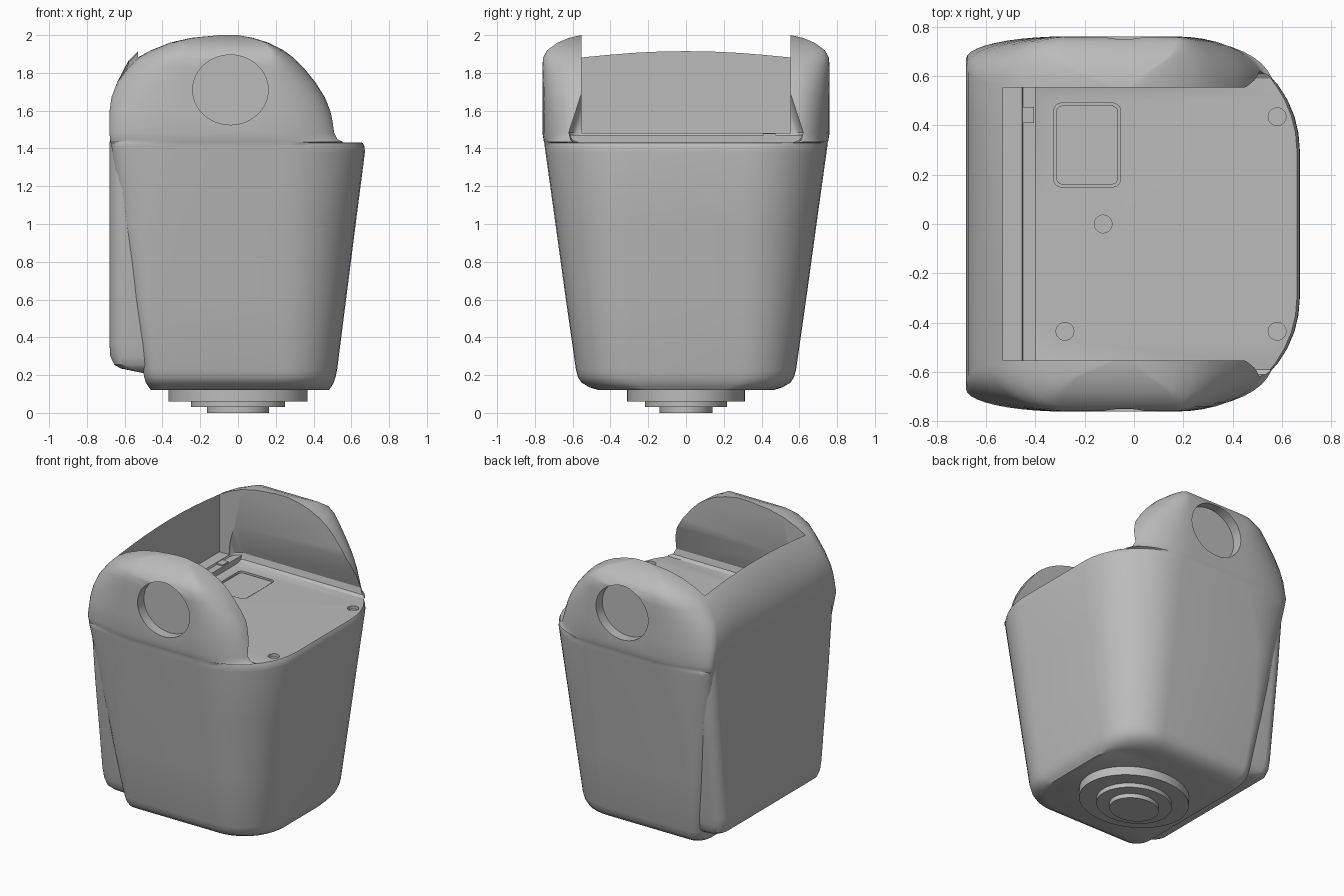
import bpy, bmesh, math
from mathutils import Matrix

cube = bpy.data.objects.get("Cube")
if cube:
    bpy.data.objects.remove(cube, do_unlink=True)

grey = bpy.data.materials.new("plain_grey")
grey.use_nodes = True
colour = (0.5, 0.5, 0.5, 1)
grey.diffuse_color = colour
grey.node_tree.nodes["Principled BSDF"].inputs["Base Color"].default_value = colour


def finish(name, bm):
    bmesh.ops.recalc_face_normals(bm, faces=bm.faces)
    mesh = bpy.data.meshes.new(name)
    bm.to_mesh(mesh)
    bm.free()
    mesh.materials.append(grey)
    obj = bpy.data.objects.new(name, mesh)
    bpy.context.collection.objects.link(obj)
    return obj


def ring(x0, x1, w, back, front, steps=10, power=2.0):
    """Rounded outline, with separate elliptical back and front corners."""
    half = []
    for cx, r, sign in ((x1 - front[0], front, 1), (x0 + back[0], back, -1)):
        for i in range(steps + 1):
            a = i / steps * math.pi / 2
            if sign < 0:
                a = math.pi / 2 - a
            half.append((cx + sign * r[0] * math.cos(a) ** (2 / power),
                         w - r[1] + r[1] * math.sin(a) ** (2 / power)))
    edge = w - back[1]
    middle = [(x0, edge * (1 - i / 4)) for i in range(1, 8)]
    return half + middle + [(x, -y) for x, y in reversed(half)]


def loft(name, sections, crown=0):
    bm = bmesh.new()
    rows = [[bm.verts.new((x, y, z)) for x, y in ring(*s)] for z, *s in sections]
    n = len(rows[0])
    for a, b in zip(rows, rows[1:]):
        for i in range(n):
            j = (i + 1) % n
            bm.faces.new((a[i], a[j], b[j], b[i]))
    bm.faces.new(rows[0])
    bm.faces.new(rows[-1])
    if crown:
        for v in bm.verts:
            if v.co.z > 1.8 and v.co.x < 0 and abs(v.co.y) < 0.55:
                v.co.z += crown * (1 - (v.co.y / 0.55) ** 2)
    return finish(name, bm)


def box(name, lo, hi, bevel=0):
    bm = bmesh.new()
    bmesh.ops.create_cube(bm, size=1)
    for v in bm.verts:
        v.co = [(a + b) / 2 + c * (b - a) for a, b, c in zip(lo, hi, v.co)]
    if bevel:
        upright = [e for e in bm.edges if abs(e.verts[0].co.z - e.verts[1].co.z) > 0.001]
        bmesh.ops.bevel(bm, geom=upright, offset=bevel, segments=4, profile=0.5, affect='EDGES')
    return finish(name, bm)


def disc(name, centre, rx, ry, depth, sideways=False):
    bm = bmesh.new()
    bmesh.ops.create_cone(bm, cap_ends=True, segments=48, radius1=1, radius2=1, depth=depth)
    bmesh.ops.scale(bm, vec=(rx, ry, 1), verts=bm.verts)
    if sideways:
        bmesh.ops.rotate(bm, matrix=Matrix.Rotation(math.pi / 2, 3, 'X'), verts=bm.verts)
    bmesh.ops.translate(bm, vec=centre, verts=bm.verts)
    return finish(name, bm)


def activate(obj):
    bpy.ops.object.select_all(action='DESELECT')
    obj.select_set(True)
    bpy.context.view_layer.objects.active = obj


def cut(obj, cutter):
    mod = obj.modifiers.new("cut", 'BOOLEAN')
    mod.operation, mod.solver, mod.object = 'DIFFERENCE', 'EXACT', cutter
    activate(obj)
    bpy.ops.object.modifier_apply(modifier=mod.name)
    bpy.data.objects.remove(cutter, do_unlink=True)


# Tapered lower body
sections = []
for z, x0, x1, w in ((0.12, -0.46, 0.48, 0.46), (0.135, -0.472, 0.492, 0.51),
                     (0.16, -0.488, 0.507, 0.553), (0.19, -0.497, 0.517, 0.572),
                     (0.23, -0.503, 0.525, 0.583), (0.6, -0.555, 0.572, 0.636),
                     (1.0, -0.611, 0.623, 0.691), (1.38, -0.664, 0.672, 0.744),
                     (1.41, -0.669, 0.67, 0.748), (1.43, -0.672, 0.66, 0.75)):
    t = z / 1.43
    sections.append((z, x0, x1, w, (0.08 + 0.3 * t ** 3, 0.08), (0.26 + 0.2 * t, 0.26 + 0.19 * t)))

# Domed shoulders above the tray
for z, x0, x1, w in ((1.435, -0.675, 0.56, 0.752), (1.45, -0.678, 0.537, 0.755),
                     (1.48, -0.68, 0.525, 0.76), (1.6, -0.68, 0.49, 0.76),
                     (1.67, -0.67, 0.46, 0.76), (1.75, -0.64, 0.41, 0.76),
                     (1.83, -0.58, 0.345, 0.76), (1.88, -0.53, 0.295, 0.757),
                     (1.92, -0.46, 0.24, 0.735), (1.96, -0.36, 0.16, 0.68),
                     (1.985, -0.25, 0.08, 0.62), (2.0, -0.1, 0.0, 0.556)):
    soft = 0.09 + 0.1 * min(1, max(0, (z - 1.5) / 0.3))
    sections.append((z, x0, x1, w, (max(0.02, -0.28 - x0), max(0.003, min(soft, w - 0.552))),
                     (max(0.02, x1 - 0.17), max(0.003, w - 0.565))))
body = loft("body_shell", sections, crown=0.035)

# Open cavity between the shoulders and the sunken tray
cut(body, box("cavity_cutter", (-0.53, -0.553, 1.482), (1, 0.553, 3)))
tray = [(z, x0, 1, w, (0.07, 0.07), (0.01, 0.01)) for z, x0, w in
        ((1.432, -0.42, 0.59), (1.445, -0.44, 0.61), (1.485, -0.455, 0.62), (1.7, -0.455, 0.55))]
cut(body, loft("tray_cutter", tray))

# Round shoulder sockets
for side in (-1, 1):
    cut(body, disc("socket_cutter", (-0.04, side * 0.8, 1.71), 0.2, 0.185, 0.22, True))

# Square hatch groove and screw holes in the tray
cut(body, box("hatch_cutter", (-0.325, 0.15, 1.415), (-0.055, 0.49, 1.46), 0.03))
for x, y in ((0.58, 0.435), (0.58, -0.435), (-0.28, -0.435), (-0.125, 0)):
    cut(body, disc("screw_cutter", (x, y, 1.44), 0.036, 0.036, 0.06))
hatch = box("hatch_panel", (-0.315, 0.16, 1.41), (-0.065, 0.48, 1.425), 0.025)
clip = box("tray_clip", (-0.46, 0.41, 1.42), (-0.405, 0.475, 1.478))

# Upright back panel
pack = [(z, x0, -0.4, w, (r, r), (0.02, 0.02)) for z, x0, w, r in
        ((0.21, -0.5, 0.5, 0.04), (0.235, -0.62, 0.535, 0.06), (0.255, -0.655, 0.55, 0.07),
         (0.3, -0.676, 0.56, 0.08), (0.36, -0.68, 0.57, 0.08), (1.0, -0.68, 0.65, 0.08),
         (1.4, -0.68, 0.69, 0.08), (1.47, -0.678, 0.69, 0.08))]
back = loft("back_panel", pack)

# Stepped base discs
parts = [body, hatch, clip, back]
for i, (rx, ry, z0, z1) in enumerate(((0.367, 0.313, 0.06, 0.125), (0.25, 0.217, 0.03, 0.065),
                                      (0.165, 0.14, 0, 0.035))):
    parts.append(disc(f"base_disc_{i + 1}", (0, 0, (z0 + z1) / 2), rx, ry, z1 - z0))

for obj in parts:
    activate(obj)
    bpy.ops.object.shade_smooth_by_angle(angle=math.radians(32))
